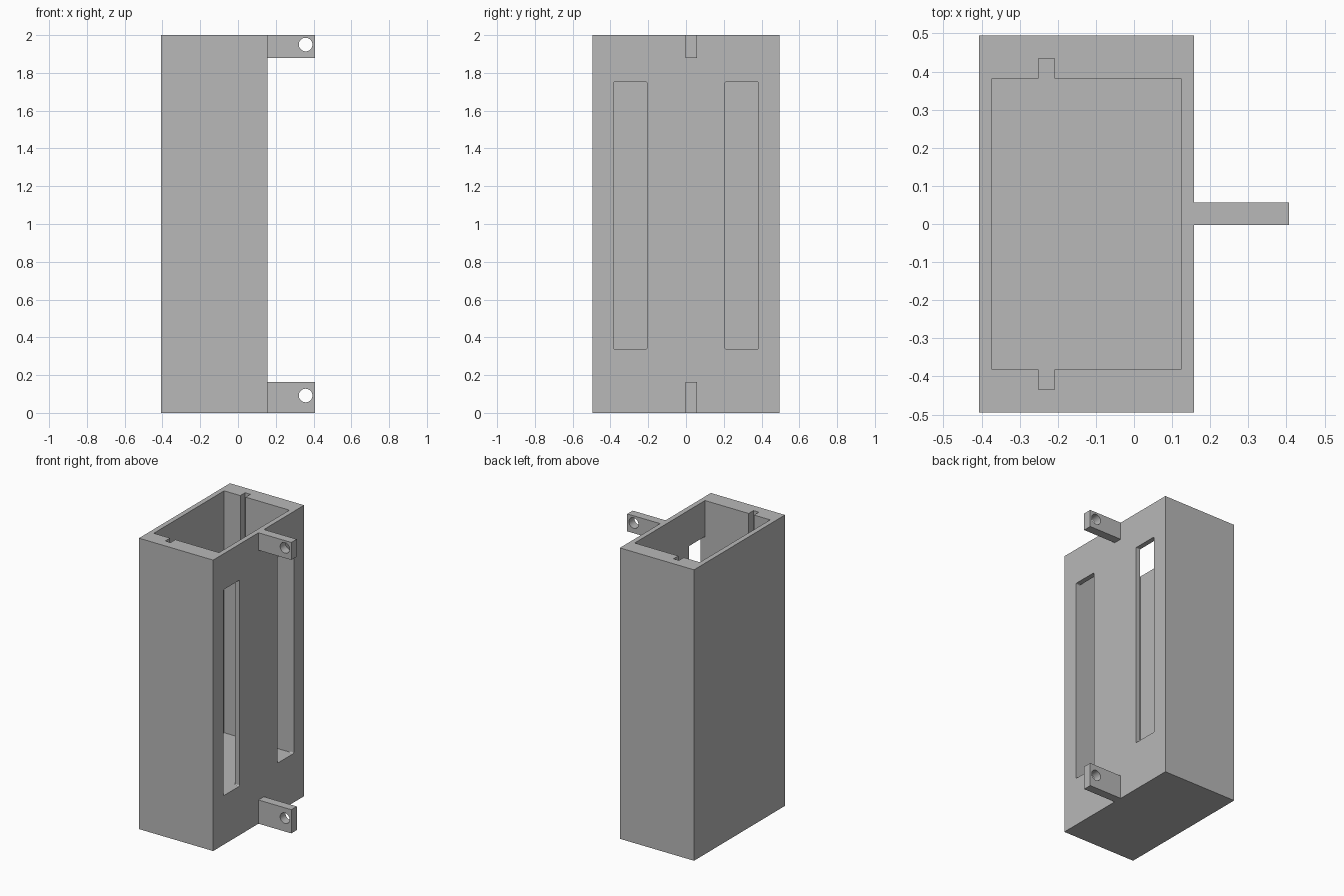
import bpy, math
from mathutils import Vector

default = bpy.data.objects.get("Cube")
if default:
    bpy.data.objects.remove(default, do_unlink=True)

grey = bpy.data.materials.new("plain_grey")
grey.use_nodes = True
COLOUR = (0.48, 0.48, 0.48, 1)
grey.diffuse_color = COLOUR
grey.node_tree.nodes["Principled BSDF"].inputs["Base Color"].default_value = COLOUR


def box(name, low, high):
    low, high = Vector(low), Vector(high)
    bpy.ops.mesh.primitive_cube_add(size=1, location=(low + high) / 2)
    obj = bpy.context.object
    obj.name = name
    obj.scale = high - low
    bpy.ops.object.transform_apply(location=False, rotation=False, scale=True)
    obj.data.materials.append(grey)
    return obj


def apply(obj, modifier):
    bpy.ops.object.select_all(action="DESELECT")
    obj.select_set(True)
    bpy.context.view_layer.objects.active = obj
    bpy.ops.object.modifier_apply(modifier=modifier.name)


def combine(target, other, operation="DIFFERENCE"):
    mod = target.modifiers.new("cut", "BOOLEAN")
    mod.operation, mod.object, mod.solver = operation, other, "EXACT"
    apply(target, mod)
    bpy.data.objects.remove(other, do_unlink=True)


FLOOR, TOP = 0.337, 2.0
LEFT, RIGHT, TAB_END = -0.407, 0.157, 0.407
DEPTH, CAVITY = 0.494, 0.382

# Housing with an open-topped cavity
housing = box("housing", (LEFT, -DEPTH, 0), (RIGHT, DEPTH, TOP))
cavity = box("cavity_cutter", (-0.373, -CAVITY, FLOOR), (0.123, CAVITY, 2.1))

# Guide grooves in the two end walls, joined into the cavity cutter
grooves = box("groove_cutter", (-0.25, -0.434, FLOOR), (-0.209, 0.434, 2.1))
combine(cavity, grooves, "UNION")
combine(housing, cavity)

# Two tall windows with slightly rounded corners
for side in (-1, 1):
    y0, y1 = sorted((side * 0.206, side * CAVITY))
    window = box("window_cutter", (0.09, y0, FLOOR), (0.2, y1, 1.753))
    bevel = window.modifiers.new("rounding", "BEVEL")
    bevel.width, bevel.segments = 0.007, 3
    bevel.limit_method = "WEIGHT"
    weights = window.data.attributes.new("bevel_weight_edge", "FLOAT", "EDGE")
    for edge in window.data.edges:
        a, b = (window.data.vertices[i].co for i in edge.vertices)
        weights.data[edge.index].value = float(abs(a.x - b.x) > 0.01)
    apply(window, bevel)
    combine(housing, window)

# Mounting tabs with round holes
for name, z0, z1, hole_z in (("lower_tab", 0, 0.163, 0.092),
                             ("upper_tab", 1.88, TOP, 1.95)):
    tab = box(name, (RIGHT, -0.002, z0), (TAB_END, 0.057, z1))
    bpy.ops.mesh.primitive_cylinder_add(
        vertices=40, radius=0.036, depth=0.3,
        location=(0.358, 0.03, hole_z), rotation=(math.pi / 2, 0, 0))
    combine(tab, bpy.context.object)
    bpy.ops.object.shade_smooth_by_angle(angle=math.radians(30))
